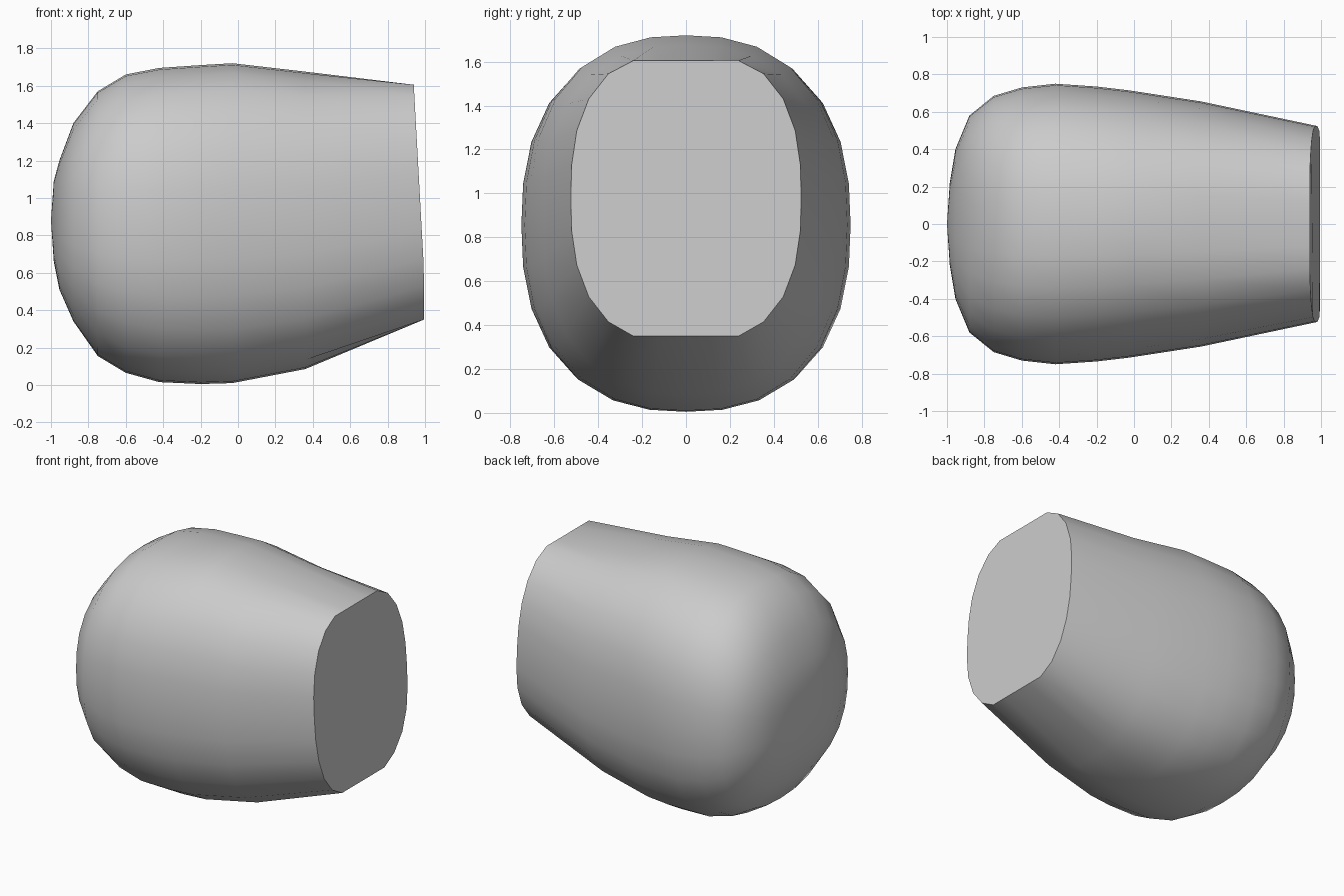
import bpy
import bmesh
from math import cos, sin, pi, radians

cube = bpy.data.objects.get("Cube")
if cube:
    bpy.data.objects.remove(cube)

grey = bpy.data.materials.new("plain grey")
grey.use_nodes = True
colour = (0.6, 0.6, 0.6, 1)
grey.diffuse_color = colour
grey.node_tree.nodes["Principled BSDF"].inputs["Base Color"].default_value = colour

SEGMENTS = 28


def oval(x, half_width, low, high, power=2.45):
    """Squarish oval ring across the x axis."""
    mid, half = (low + high) / 2, (high - low) / 2
    ring = []
    for i in range(SEGMENTS):
        a = 2 * pi * i / SEGMENTS
        c, s = cos(a), sin(a)
        r = (abs(c) ** power + abs(s) ** power) ** (-1 / power)
        ring.append((x, half_width * r * c, mid + half * r * s))
    return ring


# Stations along the body: x, half width, underside, top
stations = [
    (-0.985, 0.22, 0.66, 1.09), (-0.955, 0.40, 0.51, 1.20),
    (-0.88, 0.58, 0.34, 1.40), (-0.75, 0.685, 0.155, 1.57),
    (-0.60, 0.73, 0.065, 1.66), (-0.42, 0.75, 0.015, 1.695),
    (-0.20, 0.735, 0.005, 1.71), (-0.03, 0.715, 0.01, 1.72),
    (0.36, 0.655, 0.085, 1.675),
]
rings = [oval(*s) for s in stations]

# Slightly leaning cut end, flattened at its top and bottom
cut = []
for _, y, z in oval(1, 0.525, 0.31, 1.65, 2.6):
    z = min(max(z, 0.35), 1.605)
    cut.append((0.995 - 0.055 * max(0, z - 0.6), y, z))
rings.append(cut)

# Skin the rings, with a rounded nose and a flat end cap
bm = bmesh.new()
loops = [[bm.verts.new(p) for p in ring] for ring in rings]
nose = bm.verts.new((-1, 0, 0.88))
for i in range(SEGMENTS):
    j = (i + 1) % SEGMENTS
    bm.faces.new((nose, loops[0][i], loops[0][j]))
    for a, b in zip(loops, loops[1:]):
        bm.faces.new((a[i], b[i], b[j], a[j]))
bm.faces.new(loops[-1])
bmesh.ops.recalc_face_normals(bm, faces=bm.faces)

mesh = bpy.data.meshes.new("rounded_body")
bm.to_mesh(mesh)
bm.free()
mesh.materials.append(grey)
body = bpy.data.objects.new("rounded_body", mesh)
bpy.context.collection.objects.link(body)

bpy.ops.object.select_all(action="DESELECT")
body.select_set(True)
bpy.context.view_layer.objects.active = body
bpy.ops.object.shade_smooth_by_angle(angle=radians(35))
